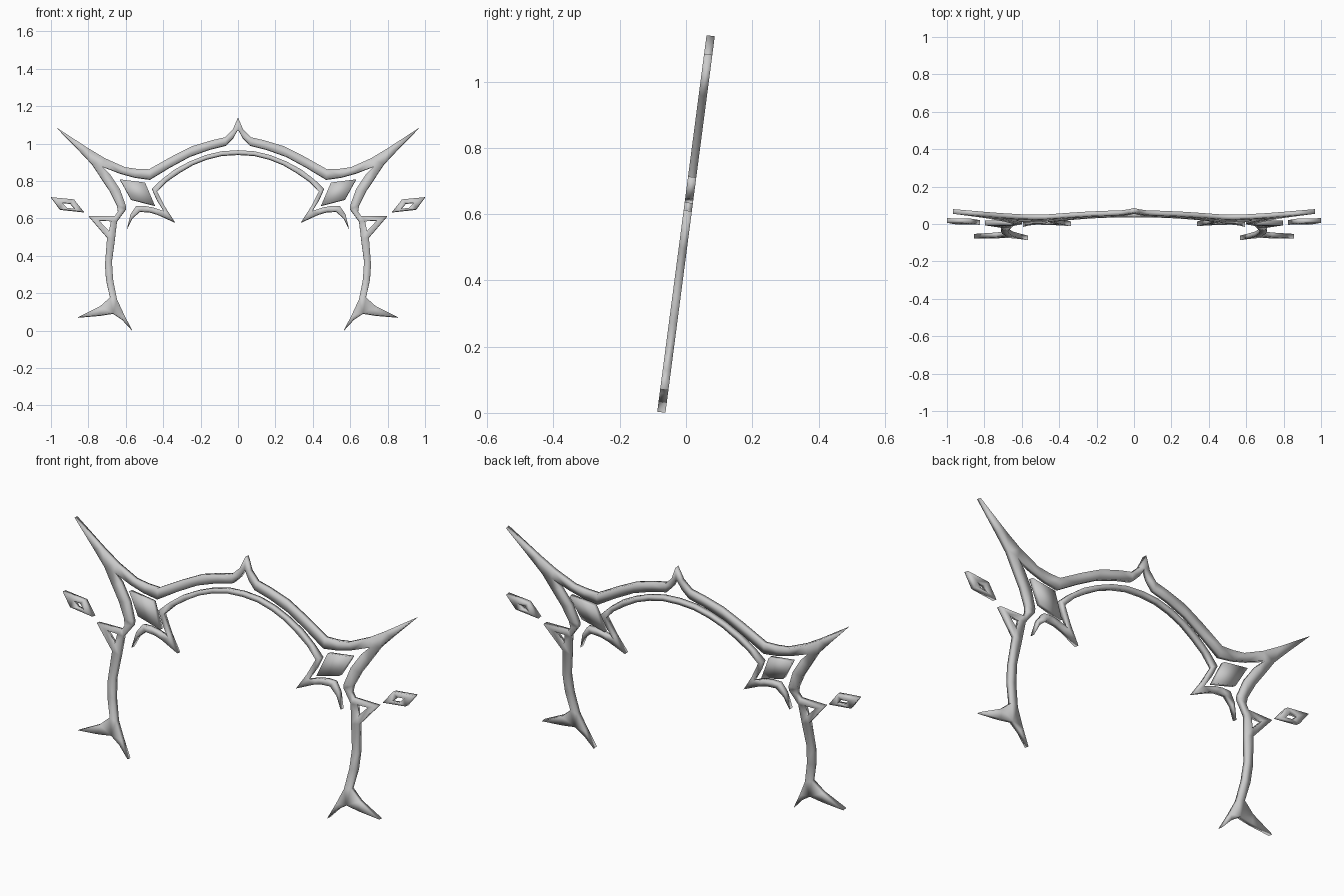
import bpy, bmesh
from mathutils import Vector

SLOPE = 0.131                                   # the whole frame leans back
NORMAL = Vector((0, 1, -SLOPE)).normalized()
HALF = 0.0125                                   # half plate thickness


def plate(name, loops):
    """Flat plate from closed (x, z) outlines; extra loops are holes."""
    bm = bmesh.new()
    for loop in loops:
        vs = [bm.verts.new(Vector((x, SLOPE * (z - 0.57), z)) - NORMAL * HALF) for x, z in loop]
        for a, b in zip(vs, vs[1:] + vs[:1]):
            bm.edges.new((a, b))
    bmesh.ops.triangle_fill(bm, edges=bm.edges[:], use_beauty=True, normal=-NORMAL)
    ext = bmesh.ops.extrude_face_region(bm, geom=bm.faces[:], use_keep_orig=True)
    top = [g for g in ext['geom'] if isinstance(g, bmesh.types.BMVert)]
    bmesh.ops.translate(bm, verts=top, vec=NORMAL * HALF * 2)
    bmesh.ops.recalc_face_normals(bm, faces=bm.faces[:])
    for f in bm.faces:
        f.smooth = True
    me = bpy.data.meshes.new(name)
    bm.to_mesh(me)
    bm.free()
    bpy.context.collection.objects.link(bpy.data.objects.new(name, me))


def flip(loop):
    return [(-x, z) for x, z in loop]


def whole(outer):
    """Close a half outline that starts and ends on the centre line."""
    return outer + flip(outer[1:-1])[::-1]


# Main frame: centre spike, horn, side bracket, leg and forked foot
frame = [(0, 1.138), (.027, 1.075), (.07, 1.032), (.14, 1.016), (.246, .984), (.353, .93),
         (.476, .861), (.54, .863), (.604, .872), (.711, .92), (.80, .973), (.967, 1.082),
         (.845, .957), (.78, .888), (.727, .807), (.684, .743), (.647, .668), (.642, .636),
         (.658, .612), (.797, .61), (.70, .497), (.711, .353), (.706, .273), (.684, .176),
         (.738, .128), (.856, .07), (.738, .08), (.668, .091), (.62, .059), (.567, .002),
         (.61, .086), (.647, .166), (.668, .273), (.674, .37), (.658, .487), (.647, .583),
         (.60, .647), (.60, .668), (.631, .754), (.684, .834), (.727, .877), (.631, .84),
         (.551, .818), (.471, .807), (.364, .872), (.257, .93), (.15, .968), (.064, .989),
         (.027, 1.027), (0, 1.075)]
hole = [(.743, .588), (.679, .586), (.69, .531)]
plate("main_frame", [whole(frame), hole, flip(hole)])

# Thin inner arch ending in pointed corner hooks
inner = [(0, .963), (.09, .957), (.176, .936), (.26, .902), (.337, .861), (.41, .805), (.46, .757),
         (.435, .70), (.396, .637), (.45, .656), (.50, .665), (.545, .664), (.575, .62), (.594, .54),
         (.565, .60), (.524, .636), (.47, .632), (.43, .62), (.337, .578), (.39, .66), (.433, .743),
         (.38, .797), (.31, .845), (.24, .886), (.166, .915), (.085, .935), (0, .94)]
plate("inner_arch", [whole(inner)])

# Corner gems and floating outer lozenges
gem = [(.631, .807), (.497, .79), (.444, .667), (.572, .70)]
lozenge = [(1.0, .712), (.877, .70), (.824, .633), (.952, .647)]
lozenge_hole = [(.941, .682), (.898, .679), (.872, .65), (.914, .655)]
for side, f in (("right", list), ("left", flip)):
    plate("corner_gem_" + side, [f(gem)])
    plate("outer_lozenge_" + side, [f(lozenge), f(lozenge_hole)])
